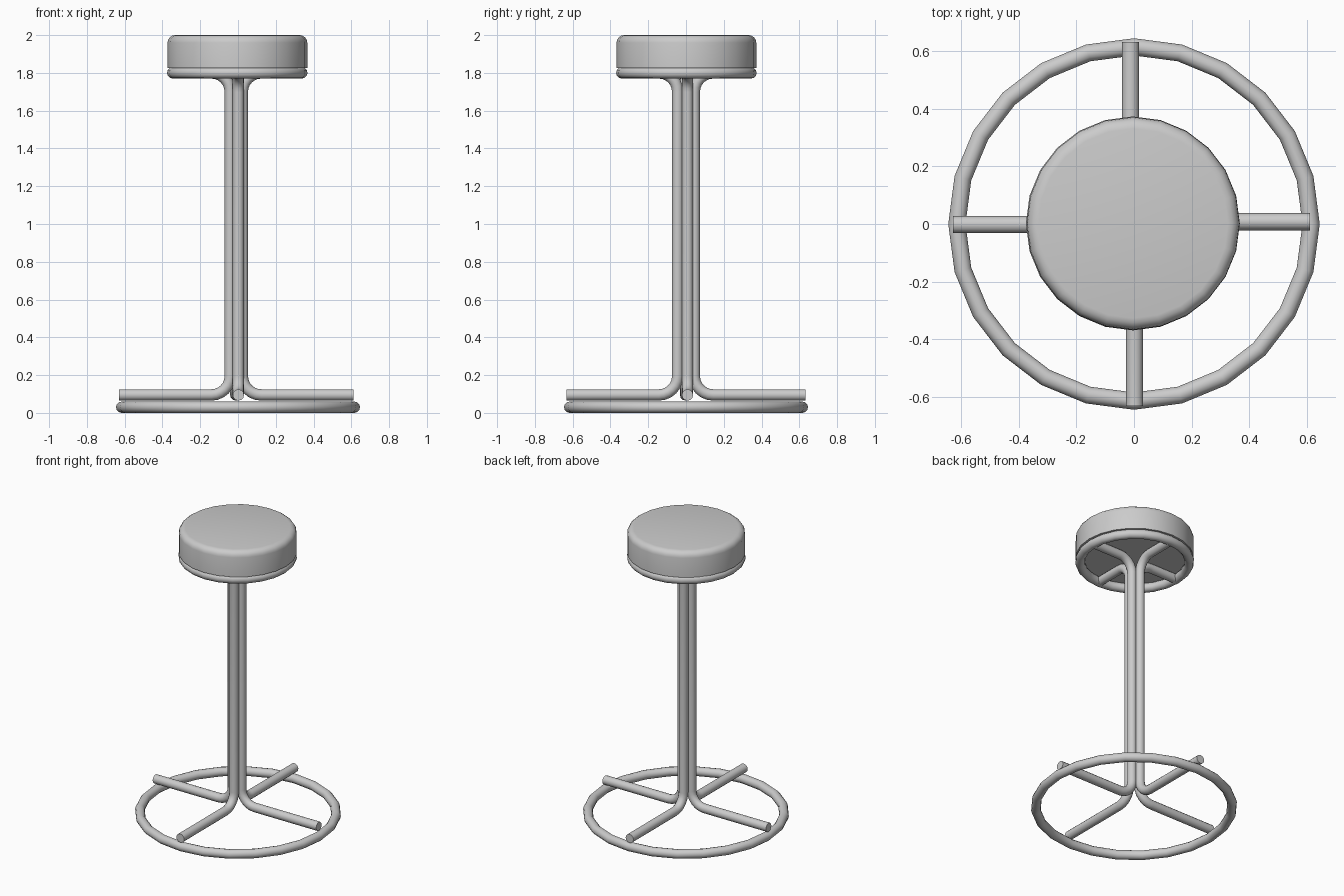
import bpy, bmesh, math
from mathutils import Vector

cube = bpy.data.objects.get("Cube")
if cube:
    bpy.data.objects.remove(cube)

grey = bpy.data.materials.new("plain_grey")
grey.use_nodes = True
color = (0.6, 0.6, 0.6, 1)
grey.diffuse_color = color
grey.node_tree.nodes["Principled BSDF"].inputs["Base Color"].default_value = color

TUBE = 0.03


def finish(obj, angle=40):
    bpy.ops.object.select_all(action="DESELECT")
    obj.select_set(True)
    bpy.context.view_layer.objects.active = obj
    if obj.type == "CURVE":
        bpy.ops.object.convert(target="MESH")
        obj = bpy.context.object
    obj.data.materials.clear()
    obj.data.materials.append(grey)
    bpy.ops.object.shade_smooth_by_angle(angle=math.radians(angle))


def ring(name, center, radius):
    bpy.ops.mesh.primitive_torus_add(location=center, major_radius=radius, minor_radius=TUBE,
                                     major_segments=24, minor_segments=12)
    obj = bpy.context.object
    obj.name = name
    finish(obj)


def bend(cx, cz, radius, start, end, steps=6):
    """Points of a quarter bend in the (outward, up) plane."""
    angles = [math.radians(start + (end - start) * i / steps) for i in range(steps + 1)]
    return [(cx + radius * math.cos(a), cz + radius * math.sin(a)) for a in angles]


def leg(name, direction, offset, stem, foot):
    """One bent tube: foot, upright stem and seat arm."""
    r, low, high = 0.1, 0.095, 1.8
    path = [(foot, low)]
    path += bend(stem + r, low + r, r, 270, 180)
    path += bend(stem + r, high - r, r, 180, 90)
    path += [(0.33, high)]
    out = Vector(direction)
    curve = bpy.data.curves.new(name, "CURVE")
    curve.dimensions = "3D"
    curve.bevel_depth = TUBE
    curve.bevel_resolution = 4
    curve.use_fill_caps = True
    spline = curve.splines.new("POLY")
    spline.points.add(len(path) - 1)
    for point, (d, z) in zip(spline.points, path):
        p = out * d + Vector(offset) + Vector((0, 0, z))
        point.co = (*p, 1)
    obj = bpy.data.objects.new(name, curve)
    bpy.context.collection.objects.link(obj)
    finish(obj)


# Rings under the seat and on the floor
ring("base_ring", (0, 0, TUBE), 0.616)
ring("seat_ring", (-0.004, 0.002, 1.8), 0.342)

# Four bent legs
leg("left_leg", (1, 0, 0), (0, 0.008, 0), 0.023, 0.612)
leg("right_leg", (-1, 0, 0), (0, -0.002, 0), 0.041, 0.63)
leg("back_leg", (0, 1, 0), (-0.012, 0, 0), 0.044, 0.633)
leg("front_leg", (0, -1, 0), (0.002, 0, 0), 0.044, 0.633)

# Round seat cushion with a rounded top rim
bottom, top = 1.826, 2.0
bpy.ops.mesh.primitive_cylinder_add(vertices=24, radius=0.37, depth=top - bottom,
                                    location=(-0.003, 0.002, (bottom + top) / 2))
seat = bpy.context.object
seat.name = "seat_cushion"
bm = bmesh.new()
bm.from_mesh(seat.data)
rim = [e for e in bm.edges if all(v.co.z > 0 for v in e.verts)]
bmesh.ops.bevel(bm, geom=rim, offset=0.04, segments=4, profile=0.5, affect="EDGES")
bm.to_mesh(seat.data)
bm.free()
finish(seat)
